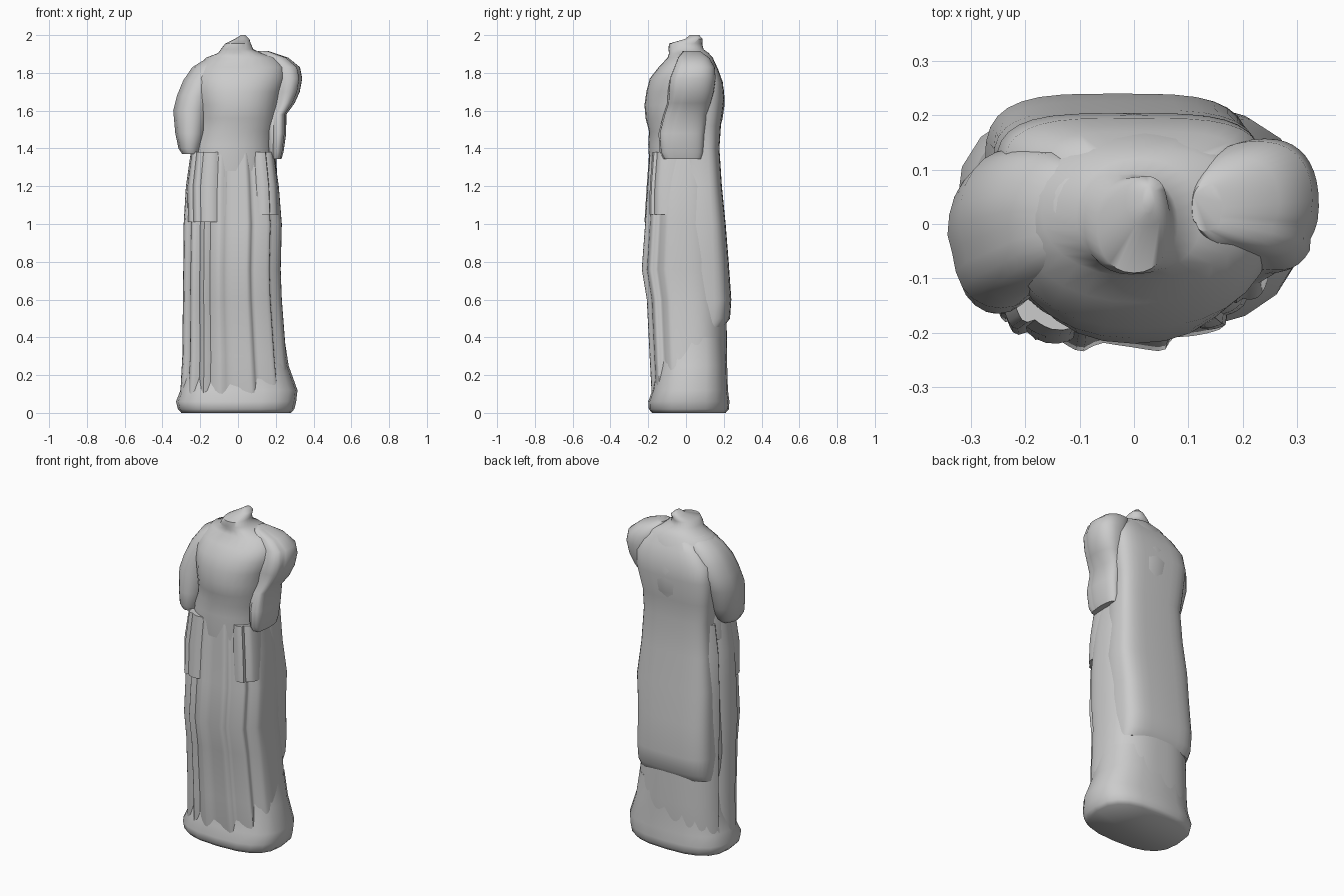
import bpy, bmesh, math


def loft(name, sections, sides=32, power=2.3, folds=(), depth=0.0, angle=50):
    """Stack closed superellipse rings: (z, centre x, centre y, radius x, radius y)."""
    bm = bmesh.new()
    rings = []
    for z, cx, cy, rx, ry in sections:
        ring = []
        for i in range(sides):
            a = 360 * i / sides
            c, s = math.cos(math.radians(a)), math.sin(math.radians(a))
            # each fold is a groove with one steep side and one gentle side
            cut = 0
            for centre, width in folds:
                d = a - centre
                if 0 <= d < width:
                    cut = max(cut, 1 - d / width)
                elif -6 < d < 0:
                    cut = max(cut, 1 + d / 6)
            k = 1 - depth * cut
            x = cx + k * rx * math.copysign(abs(c) ** (2 / power), c)
            y = cy + k * ry * math.copysign(abs(s) ** (2 / power), s)
            ring.append(bm.verts.new((x, y, z)))
        rings.append(ring)
    for lo, hi in zip(rings, rings[1:]):
        for i in range(sides):
            j = (i + 1) % sides
            bm.faces.new((lo[i], lo[j], hi[j], hi[i]))
    bm.faces.new(rings[0][::-1])
    bm.faces.new(rings[-1])
    mesh = bpy.data.meshes.new(name)
    bm.to_mesh(mesh)
    bm.free()
    obj = bpy.data.objects.new(name, mesh)
    bpy.context.collection.objects.link(obj)
    bpy.ops.object.select_all(action='DESELECT')
    obj.select_set(True)
    bpy.context.view_layer.objects.active = obj
    bpy.ops.object.shade_smooth_by_angle(angle=math.radians(angle))
    return obj


# rounded plinth, its top running up into the skirt
loft("plinth", [
    (0.00, -0.01, 0.015, 0.290, 0.195),
    (0.02, -0.01, 0.015, 0.308, 0.212),
    (0.06, -0.01, 0.015, 0.318, 0.215),
    (0.12, 0.005, 0.022, 0.310, 0.200),
    (0.25, -0.005, 0.030, 0.273, 0.188),
    (0.40, -0.010, 0.030, 0.255, 0.180)], sides=20, power=2.7)

# long skirt with a few vertical folds on the front and sides
loft("skirt", [
    (0.075, -0.015, 0.015, 0.290, 0.197),
    (0.12, -0.015, 0.014, 0.290, 0.202),
    (0.30, -0.020, 0.010, 0.275, 0.208),
    (0.60, -0.030, 0.000, 0.262, 0.213),
    (0.76, -0.032, -0.015, 0.258, 0.225),
    (1.00, -0.028, -0.011, 0.260, 0.211),
    (1.20, -0.030, -0.012, 0.246, 0.197),
    (1.38, -0.030, -0.010, 0.220, 0.186)],
    sides=120, power=2.6, depth=0.10,
    folds=[(168, 14), (202, 16), (228, 14), (246, 15),
           (266, 18), (290, 22), (322, 18)])

# overfold panels hanging from the waist, one on each side of the front
loft("left_overfold", [
    (1.01, -0.140, -0.085, 0.125, 0.135),
    (1.20, -0.140, -0.085, 0.128, 0.123),
    (1.38, -0.130, -0.075, 0.115, 0.120)],
    sides=60, power=2.6, depth=0.10, folds=[(215, 20), (245, 20), (280, 20)])
loft("right_overfold", [
    (1.05, 0.125, -0.070, 0.092, 0.125),
    (1.20, 0.120, -0.070, 0.090, 0.122),
    (1.38, 0.105, -0.060, 0.085, 0.118)],
    sides=60, power=2.4, depth=0.12, folds=[(250, 25), (300, 25)])

# torso, sloping shoulders and broken neck
loft("torso", [
    (1.28, -0.03, -0.010, 0.225, 0.182),
    (1.42, -0.025, -0.012, 0.215, 0.188),
    (1.49, -0.01, -0.010, 0.208, 0.186),
    (1.56, 0.00, -0.010, 0.212, 0.204),
    (1.63, 0.00, -0.008, 0.220, 0.212),
    (1.70, 0.00, -0.004, 0.235, 0.206),
    (1.77, 0.01, -0.002, 0.245, 0.190),
    (1.83, 0.02, 0.010, 0.232, 0.155),
    (1.88, 0.02, 0.022, 0.190, 0.120),
    (1.905, 0.01, 0.015, 0.115, 0.105),
    (1.925, -0.005, 0.000, 0.086, 0.093),
    (1.955, 0.00, -0.002, 0.068, 0.088),
    (1.98, 0.022, 0.042, 0.038, 0.046),
    (2.00, 0.027, 0.045, 0.012, 0.025)], sides=28, power=2.2)

# full sleeve hanging on the left of the front view
loft("left_sleeve", [
    (1.37, -0.250, -0.075, 0.045, 0.075),
    (1.40, -0.255, -0.065, 0.060, 0.100),
    (1.48, -0.250, -0.045, 0.082, 0.120),
    (1.60, -0.245, -0.020, 0.098, 0.135),
    (1.68, -0.225, 0.000, 0.098, 0.138),
    (1.76, -0.190, 0.010, 0.100, 0.130),
    (1.83, -0.150, 0.022, 0.092, 0.110),
    (1.89, -0.100, 0.025, 0.045, 0.065)],
    sides=24, power=2.1, folds=[(195, 30)], depth=0.06)

# raised shoulder stump running down into the hanging sleeve
loft("right_sleeve", [
    (1.345, 0.195, -0.020, 0.035, 0.100),
    (1.38, 0.195, -0.025, 0.046, 0.115),
    (1.48, 0.200, -0.025, 0.055, 0.122),
    (1.58, 0.200, -0.005, 0.056, 0.115),
    (1.64, 0.225, 0.015, 0.075, 0.115),
    (1.70, 0.235, 0.025, 0.092, 0.122),
    (1.77, 0.240, 0.032, 0.100, 0.125),
    (1.83, 0.225, 0.042, 0.103, 0.110),
    (1.88, 0.185, 0.038, 0.082, 0.085),
    (1.915, 0.135, 0.030, 0.028, 0.045)],
    sides=40, power=2.4, folds=[(215, 25), (270, 30), (330, 25)], depth=0.08)

# flat cloak down the back, ending in a hem above the base
loft("cloak", [
    (0.455, -0.030, 0.090, 0.235, 0.110),
    (0.50, -0.030, 0.090, 0.240, 0.143),
    (0.60, -0.030, 0.090, 0.245, 0.150),
    (0.80, -0.025, 0.090, 0.240, 0.136),
    (1.00, -0.015, 0.090, 0.245, 0.120),
    (1.20, -0.015, 0.080, 0.225, 0.110),
    (1.40, -0.015, 0.075, 0.215, 0.102),
    (1.52, -0.020, 0.075, 0.225, 0.110),
    (1.66, -0.010, 0.080, 0.245, 0.124),
    (1.75, 0.000, 0.075, 0.240, 0.120),
    (1.82, 0.015, 0.060, 0.195, 0.110),
    (1.87, 0.020, 0.050, 0.140, 0.090)], sides=32, power=3.6)
